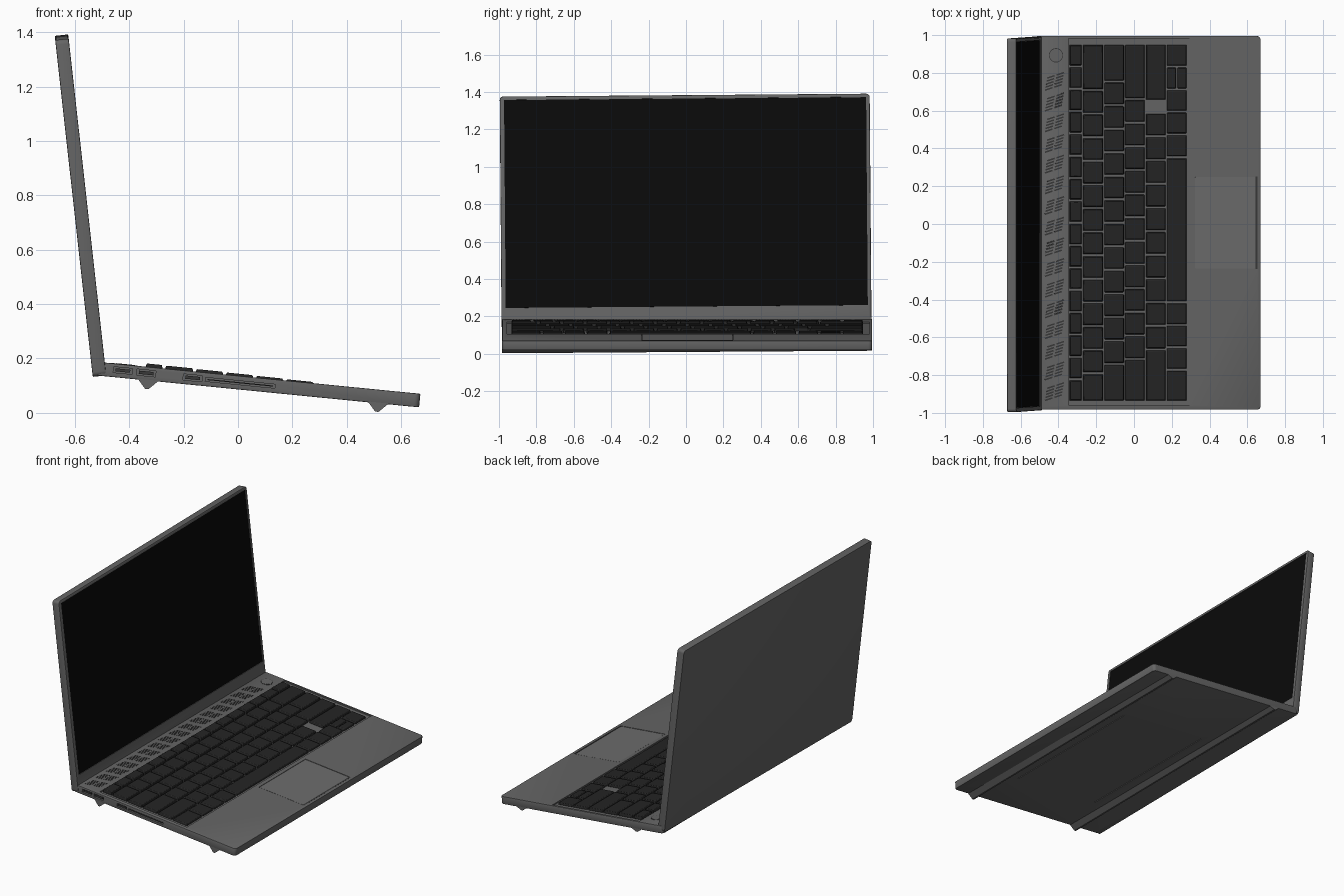
import bpy, bmesh, math
from mathutils import Matrix, Vector

if "Cube" in bpy.data.objects:
    bpy.data.objects.remove(bpy.data.objects["Cube"])


def material(name, v):
    m = bpy.data.materials.new(name)
    m.diffuse_color = (v, v, v, 1)
    m.use_nodes = True
    m.node_tree.nodes["Principled BSDF"].inputs["Base Color"].default_value = m.diffuse_color
    return m


BODY = material("body_grey", 0.13)
PAD = material("pad_grey", 0.15)
DARK = material("dark_grey", 0.04)
KEY = material("key_black", 0.018)
GLASS = material("screen_black", 0.003)

# Tilted frames: base top surface (local z = 0) and lid (z up the lid, x toward the user)
BASE = Matrix.Translation((0, 0, 0.1365)) @ Matrix.Rotation(0.0985, 4, 'Y')
LID = (Matrix.Translation((-0.535, 0, 0.14)) @ Matrix.Rotation(-0.111, 4, 'Y')
       @ Matrix.Rotation(0.008, 4, 'X'))


def add_box(bm, x0, x1, y0, y1, z0, z1, taper=0.0, turn=0.0):
    """Box with an optionally inset top, optionally turned about z."""
    c = Vector(((x0 + x1) / 2, (y0 + y1) / 2, 0))
    r = Matrix.Rotation(turn, 3, 'Z')
    res = bmesh.ops.create_cube(bm, size=1)
    for v in res["verts"]:
        top = v.co.z > 0
        t = taper if top else 0
        p = Vector((v.co.x * (x1 - x0 - 2 * t), v.co.y * (y1 - y0 - 2 * t), 0))
        v.co = r @ p + c + Vector((0, 0, z1 if top else z0))
    return res["verts"]


def finish(name, bm, frame, mat):
    me = bpy.data.meshes.new(name)
    bm.normal_update()
    bm.to_mesh(me)
    bm.free()
    if mat:
        me.materials.append(mat)
    ob = bpy.data.objects.new(name, me)
    ob.matrix_world = frame
    bpy.context.collection.objects.link(ob)
    return ob


def slab(name, box, frame, mat, axis=2, radius=0.0, edge=0.0):
    """Box whose edges along one axis are rounded by radius, the rest softened by edge."""
    bm = bmesh.new()
    add_box(bm, *box)
    if radius:
        along = [e for e in bm.edges
                 if abs((e.verts[0].co - e.verts[1].co).normalized()[axis]) > 0.9]
        bmesh.ops.bevel(bm, geom=along, offset=radius, segments=5, affect='EDGES', profile=0.5)
    if edge:
        rim = [e for e in bm.edges
               if abs(e.verts[0].co[axis] - e.verts[1].co[axis]) < 1e-5]
        bmesh.ops.bevel(bm, geom=rim, offset=edge, segments=2, affect='EDGES', profile=0.5)
    return finish(name, bm, frame, mat)


def boxes(name, items, frame, mat):
    bm = bmesh.new()
    for it in items:
        add_box(bm, *it)
    return finish(name, bm, frame, mat)


def cut(ob, cutter):
    cutter.hide_render = True
    cutter.display_type = 'WIRE'
    mod = ob.modifiers.new("cut", 'BOOLEAN')
    mod.operation = 'DIFFERENCE'
    mod.solver = 'EXACT'
    mod.object = cutter


Y0, Y1 = -0.983, 0.995

# Base with keyboard well, touchpad recess, side ports and underside grooves
base = slab("base", (-0.525, 0.674, Y0, Y1, -0.05, 0), BASE, BODY, 2, 0.02, 0.003)
ports = [(-0.458, -0.388, -0.033, -0.012), (-0.372, -0.302, -0.034, -0.012),
         (-0.2, -0.13, -0.035, -0.013), (-0.118, 0.14, -0.032, -0.018)]
cuts = [(-0.348, 0.296, -0.958, 0.982, -0.008, 0.05),
        (0.322, 0.655, -0.238, 0.252, -0.006, 0.05)]
cuts += [(a, b, Y0 - 0.05, Y0 + 0.012, c, d) for a, b, c, d in ports]
cuts += [(x, x + 0.008, -0.65, 0.4, -0.1, -0.046) for x in (-0.22, 0.42)]
cut(base, boxes("base_cutter", cuts, BASE, None))

# Plugs set back inside the ports
boxes("port_inserts", [(a + .008, b - .008, Y0 + 0.004, Y0 + 0.014, c + .005, d - .005)
                       for a, b, c, d in ports], BASE, DARK)

# Touchpad and its dark front slit
slab("touchpad", (0.324, 0.645, -0.235, 0.249, -0.008, -0.001), BASE, PAD, 2, 0.006)
slab("touchpad_slit", (0.646, 0.656, -0.238, 0.252, -0.007, 0.0005), BASE, DARK)

# Keys: each row is back x, front x and key widths (negative = gap, 'split' = two halves)
rows = [(-0.343, -0.277, [1] * 16),
        (-0.271, -0.164, [1.95] + [1] * 12 + [1.2]),
        (-0.158, -0.053, [1.6] + [1] * 12 + [1.6]),
        (-0.047, 0.058, [2.33] + [1] * 11 + [1.8]),
        (0.064, 0.169, [2.4, -0.5] + [1] * 10 + [2.2]),
        (0.175, 0.281, [0.96, 'split', 0.94, 0.97, 0.97, 6.15, 0.97, 0.95, 0.95, 1.35])]
bm = bmesh.new()
for x0, x1, widths in rows:
    nums = [0.97 if w == 'split' else abs(w) for w in widths]
    unit = 1.893 / sum(nums)
    y = 0.953
    h = 0.012 - (x0 + 0.343) * 0.0145
    for w, n in zip(widths, nums):
        ya, yb = y - n * unit + 0.005, y - 0.005
        if w == 'split':
            xm = (x0 + x1) / 2
            add_box(bm, x0, xm - 0.003, ya, yb, -0.009, h, 0.005)
            add_box(bm, xm + 0.003, x1, ya, yb, -0.009, h, 0.005)
        elif w > 0:
            add_box(bm, x0, x1, ya, yb, -0.009, h, 0.005)
        y -= n * unit
keys = finish("keys", bm, BASE, KEY)
bev = keys.modifiers.new("soft", 'BEVEL')
bev.width = 0.003
bev.segments = 2

# Speaker grille: sixteen groups of slanted slots
bm = bmesh.new()
for i in range(16):
    yc = 0.755 - i * 0.1095
    for j in range(5):
        for k in (-1, 1):
            x = -0.423 + k * 0.025 + (j - 2) * 0.003
            y = yc + (j - 2) * 0.016 + k * 0.008
            add_box(bm, x - 0.021, x + 0.021, y - 0.004, y + 0.004, -0.003, 0.0012, 0, 0.32)
finish("speaker_grille", bm, BASE, DARK)

# Round power button with a dark ring
for name, r, h, mat in (("power_ring", 0.038, 0.001, DARK), ("power_button", 0.034, 0.002, BODY)):
    bm = bmesh.new()
    bmesh.ops.create_cone(bm, cap_ends=True, segments=32, radius1=r, radius2=r, depth=0.006,
                          matrix=Matrix.Translation((-0.415, 0.893, h - 0.003)))
    finish(name, bm, BASE, mat)

# Wedge-shaped rubber feet running the full width, shallower toward +y
for name, x, in (("rear_foot", -0.33), ("front_foot", 0.52)):
    bm = bmesh.new()
    ends = []
    for y, drop in ((Y0, 0.0315), (Y1, 0.018)):
        prof = [(-0.037, 0.004), (-0.005, -drop), (0.007, -drop), (0.043, 0.004)]
        ends.append([bm.verts.new((x + a, y, -0.05 + b)) for a, b in prof])
    bm.faces.new(ends[0])
    bm.faces.new(ends[1][::-1])
    for i in range(4):
        j = (i + 1) % 4
        bm.faces.new((ends[0][j], ends[0][i], ends[1][i], ends[1][j]))
    bmesh.ops.recalc_face_normals(bm, faces=bm.faces)
    finish(name, bm, BASE, BODY)

# Lid with a shallow recess that holds the screen
lid = slab("lid", (0, 0.05, -0.986, 0.992, 0, 1.246), LID, BODY, 0, 0.018, 0.004)
cut(lid, boxes("lid_cutter", [(0.046, 0.1, -0.964, 0.974, 0.108, 1.228)], LID, None))
slab("screen", (0.04, 0.0475, -0.963, 0.973, 0.109, 1.227), LID, GLASS)

# Hinge barrel between lid and base
bm = bmesh.new()
bmesh.ops.create_cone(bm, cap_ends=True, segments=20, radius1=0.02, radius2=0.02, depth=1.8,
                      matrix=Matrix.Translation((-0.5, 0, -0.022)) @ Matrix.Rotation(math.pi / 2, 4, 'X'))
finish("hinge", bm, BASE, DARK)

# Smooth shading on the rounded parts, sharp edges kept
bpy.ops.object.select_all(action='DESELECT')
for ob in bpy.data.objects:
    if not ob.hide_render:
        ob.select_set(True)
        bpy.context.view_layer.objects.active = ob
bpy.ops.object.shade_smooth_by_angle(angle=math.radians(30))
